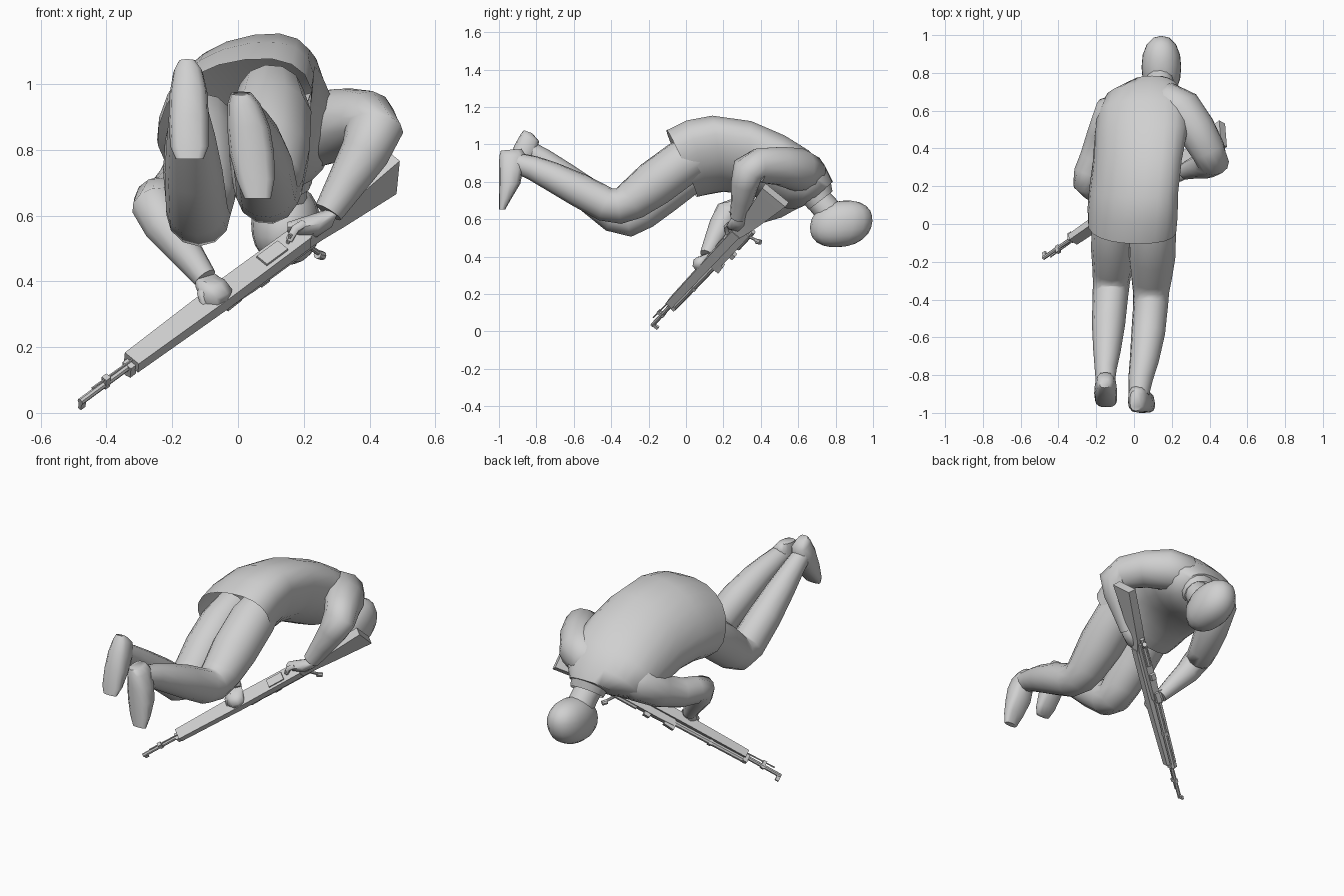
import bpy, bmesh, math
from mathutils import Vector as V

grey = bpy.data.materials.new("plain grey")
grey.diffuse_color = (0.63, 0.63, 0.63, 1)


def finish(name, bm, angle=40):
    bmesh.ops.recalc_face_normals(bm, faces=bm.faces)
    me = bpy.data.meshes.new(name)
    bm.to_mesh(me)
    bm.free()
    ob = bpy.data.objects.new(name, me)
    bpy.context.collection.objects.link(ob)
    me.materials.append(grey)
    bpy.ops.object.select_all(action='DESELECT')
    ob.select_set(True)
    bpy.context.view_layer.objects.active = ob
    bpy.ops.object.shade_smooth_by_angle(angle=math.radians(angle))
    return ob


def loft(name, rings, n=14, caps=(True, True), power=1.0, turn=0.0, angle=40):
    """Skin rings given as (centre, half axis a, half axis b)."""
    bm = bmesh.new()
    loops = []
    for c, a, b in rings:
        loop = []
        for i in range(n):
            t = 2 * math.pi * i / n + turn
            ca, sa = [math.copysign(abs(f) ** power, f) for f in (math.cos(t), math.sin(t))]
            loop.append(bm.verts.new(V(c) + V(a) * ca + V(b) * sa))
        loops.append(loop)
    for p, q in zip(loops, loops[1:]):
        for i in range(n):
            j = (i + 1) % n
            bm.faces.new((p[i], p[j], q[j], q[i]))
    if caps[0]:
        bm.faces.new(loops[0])
    if caps[1]:
        bm.faces.new(loops[-1])
    return finish(name, bm, angle)


def limb(name, pts, n=12):
    """Tapered tube through (x, y, z, radius) points, bending in one plane."""
    P = [V(p[:3]) for p in pts]
    ref = (P[1] - P[0]).cross(P[-1] - P[-2]).normalized()
    rings = []
    for i, p in enumerate(P):
        t = (P[min(i + 1, len(P) - 1)] - P[max(i - 1, 0)]).normalized()
        a = (ref - t * ref.dot(t)).normalized()
        r = pts[i][3]
        rings.append((p, a * r, t.cross(a) * r))
    return loft(name, rings, n, angle=60)


# Jacket body: (top y, z), (bottom y, z), left x, right x, sideways lean
sections = [
    ((-.105, 1.075), (.06, .72), -.24, .22, .035),
    ((.0, 1.125), (.12, .735), -.24, .225, .045),
    ((.14, 1.15), (.2, .75), -.23, .225, .05),
    ((.35, 1.12), (.32, .74), -.21, .245, .05),
    ((.53, 1.045), (.43, .70), -.205, .28, .04),
    ((.66, .965), (.52, .66), -.195, .295, .03),
    ((.745, .88), (.59, .655), -.155, .275, .02),
    ((.785, .80), (.65, .68), -.04, .23, .0),
]
rings = []
for (ty, tz), (by, bz), x0, x1, lean in sections:
    rings.append((((x0 + x1) / 2, (ty + by) / 2, (tz + bz) / 2),
                  ((x1 - x0) / 2, 0, lean * .7), (lean, (ty - by) / 2, (tz - bz) / 2)))
loft("jacket", rings, 20, caps=(False, True), power=.88, angle=60)

# Collar, neck and head
loft("collar", [((.125, .70, .745), (.105, 0, 0), (0, .075, .06)),
                ((.13, .72, .70), (.095, 0, 0), (0, .065, .05))], 14, caps=(False, False))
limb("neck", [(.12, .66, .76, .07), (.135, .73, .68, .072), (.14, .80, .60, .075)])
bm = bmesh.new()
bmesh.ops.create_uvsphere(bm, u_segments=16, v_segments=12, radius=1)
for v in bm.verts:
    # Fuller than a plain ellipsoid, tilted a little
    x, y, z = v.co / sum(abs(f) ** 2.25 for f in v.co) ** (1 / 2.25)
    v.co = (.145 + x * .105, .83 + y * .166 + z * .012, .575 + z * .124 + y * .01)
finish("head", bm, 60)

# Legs
limb("right_leg", [(.1, .12, .97, .10), (.1, -.02, .90, .125), (.095, -.17, .79, .125),
                   (.092, -.29, .70, .108), (.09, -.36, .67, .097), (.088, -.43, .68, .093),
                   (.075, -.58, .76, .09), (.055, -.72, .83, .078), (.035, -.82, .875, .066),
                   (.025, -.9, .90, .056)])
limb("left_leg", [(-.11, .12, .88, .10), (-.112, .0, .83, .11), (-.115, -.13, .735, .113),
                  (-.115, -.24, .645, .105), (-.12, -.31, .603, .098), (-.125, -.38, .62, .094),
                  (-.135, -.53, .735, .088), (-.143, -.67, .845, .073), (-.15, -.77, .925, .058),
                  (-.152, -.84, .97, .05)])

# Shoes: heel to toe
loft("right_shoe", [((.01, -.935, .972), (.032, 0, 0), (0, .055, .005)),
                    ((.018, -.928, .94), (.05, 0, 0), (0, .07, .003)),
                    ((.032, -.935, .87), (.065, 0, 0), (0, .065, 0)),
                    ((.042, -.943, .79), (.068, 0, 0), (0, .057, 0)),
                    ((.053, -.967, .71), (.058, 0, 0), (0, .033, 0)),
                    ((.06, -.983, .652), (.04, 0, 0), (0, .016, 0))], 12, power=.75, angle=60)
loft("left_shoe", [((-.155, -.845, 1.068), (.026, 0, 0), (0, .022, -.008)),
                   ((-.152, -.835, 1.035), (.045, 0, 0), (0, .05, -.018)),
                   ((-.15, -.86, .97), (.058, 0, 0), (0, .06, -.02)),
                   ((-.15, -.895, .89), (.061, 0, 0), (0, .052, -.015)),
                   ((-.148, -.935, .81), (.058, 0, 0), (0, .03, 0)),
                   ((-.147, -.955, .772), (.042, 0, 0), (0, .015, 0))], 12, power=.75, angle=60)

# Arms
limb("right_arm", [(.10, .64, .83, .06), (.17, .645, .845, .108), (.25, .602, .865, .116),
                   (.33, .50, .885, .105), (.395, .385, .888, .092), (.415, .33, .862, .088),
                   (.385, .315, .79, .075), (.33, .30, .70, .06), (.275, .28, .61, .045)])
limb("left_arm", [(-.05, .645, .80, .06), (-.105, .595, .775, .104), (-.16, .47, .69, .09),
                  (-.208, .35, .645, .08), (-.245, .27, .64, .075), (-.252, .22, .63, .072),
                  (-.222, .19, .57, .066), (-.16, .15, .49, .052), (-.1, .11, .41, .037)])

# Hands with thumb or finger
loft("right_hand", [((.30, .285, .60), (0, .035, 0), (.015, 0, .035)),
                    ((.25, .275, .575), (0, .05, 0), (.01, 0, .04)),
                    ((.19, .26, .565), (0, .045, 0), (.0, 0, .028)),
                    ((.15, .25, .565), (0, .025, 0), (.0, 0, .015))], 8, angle=60)
limb("right_finger", [(.2, .23, .575, .014), (.175, .215, .56, .014), (.155, .22, .525, .012)], 6)
loft("left_hand", [((-.1, .115, .42), (.03, .01, 0), (0, .03, .015)),
                   ((-.085, .085, .395), (.045, 0, .01), (0, .045, .012)),
                   ((-.065, .075, .36), (.048, 0, .015), (0, .04, .012)),
                   ((-.06, .085, .33), (.035, 0, .02), (0, .025, .01))], 8, angle=60)
limb("left_thumb", [(-.1, .08, .39, .018), (-.11, .06, .36, .016), (-.105, .06, .33, .01)], 6)

# Rifle frame: d runs muzzle to butt, u points to its sights, w across
M = V((-.48, -.18, .033))
d = V((.704, .481, .519)).normalized()
u = V((-.12, .73, -.67))
u = (u - d * u.dot(d)).normalized()
w = d.cross(u)


def at(t, h=0, s=0):
    return M + d * t + u * h + w * s


def bar(name, stations):
    """Square-section bar: (distance, bottom h, top h, half width)."""
    r2 = math.sqrt(2)
    rings = [(at(t, (h0 + h1) / 2), w * hw * r2, u * (h1 - h0) / 2 * r2)
             for t, h0, h1, hw in stations]
    loft(name, rings, 4, turn=math.pi / 4, angle=20)


def rod(name, p, q, r, n=8):
    x = (q - p).normalized()
    a = x.orthogonal().normalized()
    b = x.cross(a)
    loft(name, [(p, a * r, b * r), (q, a * r, b * r)], n)


bar("fore_stock", [(.22, -.03, .012, .03), (.6, -.033, .016, .036), (.96, -.033, .02, .034)])
bar("butt_stock", [(.94, -.033, .02, .032), (1.03, -.025, .042, .024),
                   (1.12, -.04, .057, .024), (1.35, -.07, .09, .022)])
rod("barrel", at(0), at(.5), .011)
rod("upper_tube", at(.2, .022), at(.66, .03), .015)
rod("cleaning_rod", at(.05, -.025), at(.25, -.02), .004, 6)
bar("receiver", [(.64, .01, .05, .018), (.74, .01, .055, .02), (1.0, .01, .055, .02)])
rod("bolt", at(.86, .055), at(1.03, .055), .014)
bar("front_band", [(.2, -.012, .032, .018), (.225, -.012, .032, .018)])
bar("front_sight", [(.0, 0, .034, .006), (.02, 0, .034, .006)])
bar("gas_block", [(.1, -.03, .014, .01), (.12, -.03, .014, .01)])
bar("middle_band", [(.41, .0, .042, .014), (.43, .0, .042, .014)])
bar("rear_sight", [(.63, .02, .07, .014), (.69, .02, .066, .014)])
bar("rear_bridge", [(.775, .04, .075, .014), (.81, .04, .075, .014)])
bar("magazine_plate", [(.78, -.042, -.02, .022), (.87, -.042, -.02, .022)])
rod("bolt_handle", at(.985, .055, -.005), at(1.02, .105, -.024), .008)
rod("bolt_knob", at(1.01, .1, -.022), at(1.03, .12, -.026), .014)

# Trigger guard hoop
for i, (p, q) in enumerate([((.89, -.02), (.9, -.06)), ((.9, -.06), (.95, -.06)), ((.95, -.06), (.97, -.02))]):
    rod("trigger_guard_%d" % (i + 1), at(*p), at(*q), .006, 6)
